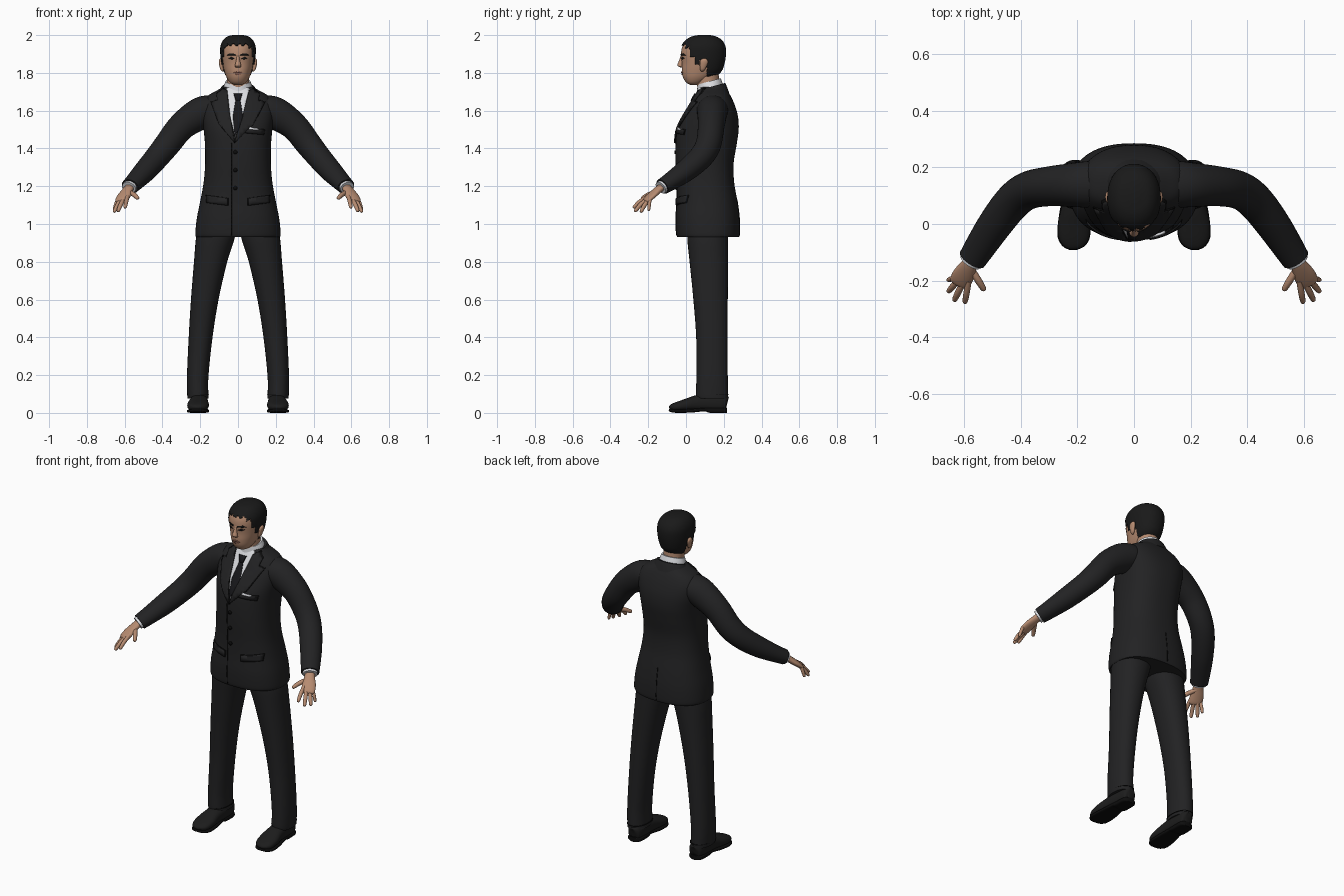
import bpy, bmesh, math
from mathutils import Vector
from mathutils.bvhtree import BVHTree


def material(name, r, g, b):
    m = bpy.data.materials.new(name)
    m.diffuse_color = (r, g, b, 1)
    return m


SKIN = material("skin", 0.47, 0.26, 0.165)
LIP = material("lip", 0.32, 0.14, 0.10)
HAIR = material("hair_black", 0.010, 0.010, 0.010)
SUIT = material("suit_charcoal", 0.016, 0.016, 0.017)
SEAM = material("seam_black", 0.004, 0.004, 0.004)
SHIRT = material("shirt_white", 0.72, 0.73, 0.76)
TIE = material("tie_black", 0.009, 0.009, 0.011)
SHOE = material("shoe_black", 0.012, 0.012, 0.012)


def finish(name, bm, mat):
    me = bpy.data.meshes.new(name)
    bm.to_mesh(me)
    bm.free()
    ob = bpy.data.objects.new(name, me)
    bpy.context.collection.objects.link(ob)
    me.materials.append(mat)
    bpy.context.view_layer.objects.active = ob
    ob.select_set(True)
    bpy.ops.object.shade_smooth_by_angle(angle=math.radians(50))
    ob.select_set(False)
    return ob


def smooth_rows(rows, steps):
    """Catmull-Rom interpolation through rows of numbers."""
    out = []
    for i in range(len(rows) - 1):
        a, b, c, d = rows[max(i - 1, 0)], rows[i], rows[i + 1], rows[min(i + 2, len(rows) - 1)]
        for k in range(steps):
            t = k / steps
            out.append([0.5 * (2 * q + (r - p) * t + (2 * p - 5 * q + 4 * r - s) * t * t
                               + (3 * q - p - 3 * r + s) * t ** 3)
                        for p, q, r, s in zip(a, b, c, d)])
    return out + [list(rows[-1])]


def loft(name, rows, mat, n=32, steps=5, power=2.0, along=False, edit=None):
    """Skin of superellipses; each row is x, y, z, half width, half depth."""
    rows = smooth_rows(rows, steps)
    bm = bmesh.new()
    rings = []
    for i, (x, y, z, rx, ry) in enumerate(rows):
        u, v = Vector((1, 0, 0)), Vector((0, 1, 0))
        if along:
            t = (Vector(rows[min(i + 1, len(rows) - 1)][:3]) - Vector(rows[max(i - 1, 0)][:3])).normalized()
            u = t.cross(Vector((0, 0, 1))).normalized()
            v = u.cross(t)
        ring = []
        for k in range(n):
            a = 2 * math.pi * k / n
            c, s = math.cos(a), math.sin(a)
            c = math.copysign(abs(c) ** (2 / power), c)
            s = math.copysign(abs(s) ** (2 / power), s)
            ring.append(bm.verts.new(Vector((x, y, z)) + u * rx * c + v * ry * s))
        rings.append(ring)
    for p, q in zip(rings, rings[1:]):
        for k in range(n):
            bm.faces.new((p[k], p[(k + 1) % n], q[(k + 1) % n], q[k]))
    bm.faces.new(rings[0])
    bm.faces.new(rings[-1])
    bmesh.ops.recalc_face_normals(bm, faces=bm.faces)
    if edit:
        edit(bm)
    return finish(name, bm, mat)


def span(z, front, back, rx):
    return (0, (front + back) / 2, z, rx, (back - front) / 2)


def surface(ob):
    return BVHTree.FromPolygons([v.co for v in ob.data.vertices], [p.vertices[:] for p in ob.data.polygons])


def plate(name, tree, pts, mat, lift=0.004, side=-1, cell=0.02):
    """Thin panel outlined in x, z and draped on a surface (side -1 front, 1 back)."""
    bm = bmesh.new()
    bm.faces.new([bm.verts.new((x, side, z)) for x, z in pts])
    for axis, idx in (((1, 0, 0), 0), ((0, 0, 1), 1)):
        lo, hi = min(p[idx] for p in pts), max(p[idx] for p in pts)
        for k in range(1, int((hi - lo) / cell) + 1):
            bmesh.ops.bisect_plane(bm, geom=bm.verts[:] + bm.edges[:] + bm.faces[:],
                                   plane_co=Vector(axis) * (lo + k * cell), plane_no=axis)
    bm.normal_update()
    for f in bm.faces:
        if f.normal.y * side < 0:
            f.normal_flip()
    for v in bm.verts:
        hit = tree.ray_cast(v.co, Vector((0, -side, 0)))[0] or tree.find_nearest(Vector((v.co.x, 0.05, v.co.z)))[0]
        v.co.y = hit.y + side * lift
    ob = finish(name, bm, mat)
    mod = ob.modifiers.new("thickness", "SOLIDIFY")
    mod.thickness = min(lift + 0.001, 0.009)
    mod.offset = -1
    return ob


def box(x0, x1, z0, z1):
    return [(x0, z0), (x1, z0), (x1, z1), (x0, z1)]


def grow(pts, d):
    c = [sum(p[i] for p in pts) / len(pts) for i in (0, 1)]
    return [tuple(p[i] + math.copysign(d, p[i] - c[i]) for i in (0, 1)) for p in pts]


# Jacket body
jacket = loft("jacket", [
    span(0.93, -0.045, 0.28, 0.222), span(0.95, -0.052, 0.285, 0.226), span(1.03, -0.055, 0.283, 0.218),
    span(1.12, -0.05, 0.272, 0.200), span(1.22, -0.05, 0.255, 0.182), span(1.32, -0.055, 0.252, 0.174),
    span(1.42, -0.055, 0.268, 0.175), span(1.50, -0.046, 0.279, 0.182), span(1.57, -0.014, 0.275, 0.192),
    span(1.63, 0.022, 0.258, 0.192), span(1.675, 0.047, 0.238, 0.165), span(1.705, 0.062, 0.22, 0.115),
    span(1.725, 0.072, 0.205, 0.08)], SUIT, n=64, steps=5, power=2.4)
body = surface(jacket)

# Shirt front, tie and lapels
plate("shirt_front", body, [(-0.015, 1.46), (0.068, 1.70), (0.055, 1.722), (-0.055, 1.722), (-0.072, 1.70)], SHIRT, 0.003)
plate("tie_blade", body, [(-0.018, 1.465), (0.004, 1.50), (0.027, 1.57), (0.012, 1.66), (-0.012, 1.66), (-0.027, 1.57)], TIE, 0.007)
plate("tie_knot", body, [(-0.012, 1.655), (0.012, 1.655), (0.023, 1.692), (-0.023, 1.692)], TIE, 0.012)
for s, side in ((-1, "right"), (1, "left")):
    tip = -0.018
    lapel = [(tip, 1.43), (s * 0.09 + tip / 2, 1.53), (s * 0.142, 1.645), (s * 0.108, 1.655),
             (s * 0.112, 1.69), (s * 0.08, 1.718), (s * 0.060, 1.705), (s * 0.035 + tip / 2, 1.57)]
    plate(side + "_lapel_edge", body, grow(lapel, 0.003), SEAM, 0.005)
    plate(side + "_lapel", body, lapel, SUIT, 0.009)
    flap = [(s * 0.055, 1.10), (s * 0.165, 1.115), (s * 0.168, 1.15), (s * 0.055, 1.135)]
    plate(side + "_pocket_edge", body, grow(flap, 0.003), SEAM, 0.004)
    plate(side + "_pocket_flap", body, flap, SUIT, 0.009)

# Breast pocket, front opening, buttons, back vent
welt = [(0.04, 1.485), (0.135, 1.475), (0.14, 1.498), (0.04, 1.508)]
plate("breast_pocket_edge", body, grow(welt, 0.003), SEAM, 0.004)
plate("breast_pocket", body, welt, SUIT, 0.008)
plate("pocket_square", body, [(0.057, 1.502), (0.108, 1.496), (0.112, 1.506), (0.085, 1.509), (0.06, 1.515)], SHIRT, 0.009)
plate("front_opening", body, box(-0.037, -0.033, 0.94, 1.43), SEAM, 0.002)
plate("back_vent", body, box(-0.002, 0.002, 0.94, 1.13), SEAM, 0.002, side=1)
for i, z in enumerate((1.38, 1.285, 1.19)):
    plate("button_%d" % i, body, [(-0.014 + 0.011 * math.cos(a * math.pi / 5), z + 0.011 * math.sin(a * math.pi / 5))
                                  for a in range(10)], SEAM, 0.006)


# Collars, higher at the back
def lean(bm):
    for v in bm.verts:
        v.co.z += 0.27 * (v.co.y - 0.13)


loft("shirt_collar", [(0, 0.130, 1.685, 0.084, 0.076), (0, 0.126, 1.73, 0.075, 0.067),
                      (0, 0.122, 1.757, 0.066, 0.062)], SHIRT, edit=lean)
loft("jacket_collar", [(0, 0.138, 1.67, 0.12, 0.09), (0, 0.138, 1.705, 0.099, 0.078),
                       (0, 0.138, 1.726, 0.085, 0.070)], SUIT, edit=lean)
loft("neck", [(0, 0.12, 1.70, 0.06, 0.056), (0, 0.115, 1.76, 0.058, 0.06), (0, 0.11, 1.83, 0.06, 0.06)], SKIN)

# Head
head_rows = [span(1.737, 0.022, 0.06, 0.02), span(1.748, 0.002, 0.09, 0.041), span(1.775, -0.015, 0.14, 0.060),
             span(1.81, -0.022, 0.182, 0.073), span(1.85, -0.022, 0.198, 0.082), span(1.90, -0.026, 0.206, 0.088),
             span(1.94, -0.019, 0.203, 0.087), span(1.97, 0.003, 0.185, 0.074), span(1.988, 0.035, 0.155, 0.052),
             span(1.995, 0.075, 0.12, 0.02)]
head = loft("head", head_rows, SKIN, n=64, steps=6, power=2.15)
face = surface(head)


# Hair shell trimmed along the hairline
def trim_hair(bm):
    bm.normal_update()
    drop = []
    for f in bm.faces:
        c = f.calc_center_median()
        if c.y < 0.022:
            line = 1.948 + 0.006 * math.sin(c.x * 190) - 0.012 * (abs(c.x) > 0.055)
        elif c.y < 0.048:
            line = 1.885
        elif c.y < 0.07:
            line = 1.845
        else:
            line = 1.87 if c.y < 0.112 else 1.785
        if c.z < line:
            drop.append(f)
    for v in bm.verts:
        v.co += v.normal * 0.006
    bmesh.ops.delete(bm, geom=drop, context="FACES")


hair = loft("hair", head_rows, HAIR, n=96, steps=10, power=2.15, edit=trim_hair)
shell = hair.modifiers.new("thickness", "SOLIDIFY")
shell.thickness, shell.offset = 0.008, -1

# Facial features
loft("nose", [(0, -0.018, 1.895, 0.007, 0.008), (0, -0.026, 1.865, 0.010, 0.011), (0, -0.031, 1.842, 0.016, 0.015),
              (0, -0.026, 1.832, 0.016, 0.011), (0, -0.02, 1.828, 0.006, 0.005)], SKIN, n=16)
plate("upper_lip", face, [(-0.026, 1.800), (0.026, 1.800), (0.008, 1.807), (-0.008, 1.807)], LIP, 0.006, cell=0.008)
plate("lower_lip", face, [(-0.022, 1.797), (-0.01, 1.789), (0.01, 1.789), (0.022, 1.797)], LIP, 0.005, cell=0.008)
for s, side in ((-1, "right"), (1, "left")):
    plate(side + "_brow", face, [(s * 0.012, 1.892), (s * 0.06, 1.893), (s * 0.045, 1.904), (s * 0.014, 1.900)], HAIR, 0.004, cell=0.008)
    plate(side + "_eye", face, [(s * 0.017, 1.874), (s * 0.034, 1.871), (s * 0.052, 1.878), (s * 0.035, 1.884)], HAIR, 0.003, cell=0.008)
    loft(side + "_ear", [(s * 0.080, 0.085, 1.808, 0.004, 0.006), (s * 0.085, 0.088, 1.82, 0.009, 0.014),
                         (s * 0.091, 0.094, 1.85, 0.010, 0.021), (s * 0.092, 0.096, 1.868, 0.009, 0.018),
                         (s * 0.090, 0.096, 1.877, 0.003, 0.006)], SKIN, n=16)

# Limbs, built for each side
for s, side in ((-1, "right"), (1, "left")):
    def limb(name, rows, mat, **kw):
        return loft(side + "_" + name, [(s * r[0],) + tuple(r[1:]) for r in rows], mat, **kw)

    limb("sleeve", [(0.09, 0.142, 1.615, 0.07, 0.06), (0.15, 0.140, 1.605, 0.082, 0.078), (0.21, 0.138, 1.58, 0.078, 0.084),
                    (0.30, 0.133, 1.515, 0.07, 0.074), (0.375, 0.118, 1.42, 0.067, 0.069), (0.43, 0.077, 1.352, 0.065, 0.064),
                    (0.49, 0.0, 1.283, 0.061, 0.058), (0.54, -0.075, 1.230, 0.055, 0.048),
                    (0.572, -0.125, 1.198, 0.05, 0.042)], SUIT, along=True)
    limb("shirt_cuff", [(0.56, -0.107, 1.21, 0.042, 0.035), (0.578, -0.134, 1.192, 0.041, 0.034)], SHIRT, along=True, steps=1)
    limb("palm", [(0.565, -0.115, 1.204, 0.026, 0.02), (0.582, -0.145, 1.183, 0.029, 0.019), (0.602, -0.18, 1.152, 0.038, 0.017),
                  (0.616, -0.208, 1.126, 0.037, 0.014), (0.620, -0.216, 1.118, 0.028, 0.007)], SKIN, along=True, n=20)
    # Knuckle and tip of each finger
    for name, k, t, r in (("index_finger", (0.587, -0.217, 1.135), (0.598, -0.280, 1.085), 0.0105),
                          ("middle_finger", (0.607, -0.212, 1.125), (0.636, -0.272, 1.066), 0.011),
                          ("ring_finger", (0.625, -0.203, 1.120), (0.657, -0.240, 1.062), 0.0105),
                          ("little_finger", (0.640, -0.192, 1.120), (0.657, -0.198, 1.070), 0.009),
                          ("thumb", (0.572, -0.165, 1.165), (0.528, -0.235, 1.135), 0.012)):
        a, b = Vector(k), Vector(t)
        limb(name, [tuple(a.lerp(b, f) + Vector((0, 0, h))) + (r * w, r * w) for f, w, h in
                    ((-0.25, 1, 0), (0.45, 1.05, 0.005), (0.85, 0.9, 0.001), (0.97, 0.65, 0), (1.0, 0.2, 0))],
             SKIN, along=True, n=12, steps=3)

    limb("trouser_leg", [(0.211, 0.14, 0.075, 0.056, 0.083), (0.213, 0.138, 0.10, 0.056, 0.085), (0.213, 0.138, 0.20, 0.057, 0.083),
                         (0.198, 0.137, 0.40, 0.063, 0.083), (0.176, 0.130, 0.60, 0.073, 0.091), (0.145, 0.121, 0.80, 0.088, 0.102),
                         (0.121, 0.115, 0.92, 0.102, 0.108), (0.105, 0.115, 1.0, 0.10, 0.108)], SUIT, power=2.2)
    limb("trouser_hem", [(0.211, 0.14, 0.094, 0.0575, 0.0865), (0.211, 0.14, 0.098, 0.0575, 0.0865)], SEAM, steps=1, power=2.2)
    limb("shoe", [(0.205, 0.218, 0.05, 0.015, 0.03), (0.205, 0.205, 0.052, 0.038, 0.044), (0.206, 0.14, 0.056, 0.046, 0.05),
                  (0.208, 0.06, 0.052, 0.049, 0.042), (0.211, 0.0, 0.042, 0.057, 0.032), (0.213, -0.05, 0.033, 0.053, 0.024),
                  (0.214, -0.078, 0.028, 0.035, 0.016), (0.214, -0.088, 0.024, 0.01, 0.006)],
         SHOE, along=True, power=2.4)
    limb("sole", [(0.205, 0.218, 0.014, 0.02, 0.014), (0.205, 0.20, 0.014, 0.042, 0.014), (0.206, 0.13, 0.014, 0.045, 0.014),
                  (0.208, 0.10, 0.018, 0.044, 0.010), (0.210, 0.03, 0.012, 0.055, 0.010), (0.213, -0.04, 0.009, 0.058, 0.009),
                  (0.214, -0.075, 0.012, 0.042, 0.009), (0.214, -0.09, 0.016, 0.015, 0.006)],
         SEAM, along=True, power=4)
